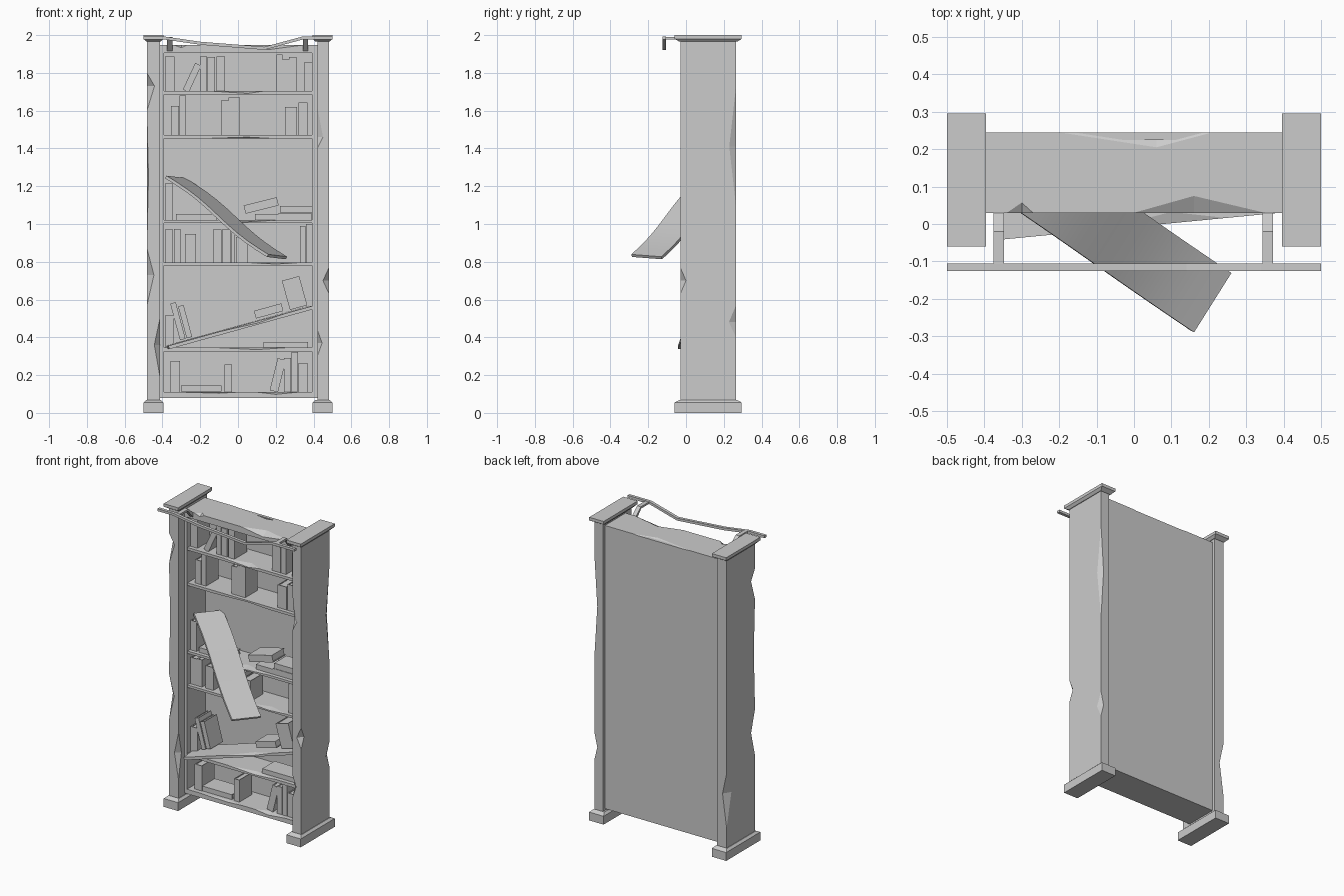
import bpy, bmesh, math
from mathutils import Matrix, Vector

cube = bpy.data.objects.get("Cube")
if cube:
    bpy.data.objects.remove(cube)

stone = bpy.data.materials.new("pale grey")
stone.use_nodes = True
GREY = (0.6, 0.6, 0.6, 1)
stone.diffuse_color = GREY
stone.node_tree.nodes["Principled BSDF"].inputs["Base Color"].default_value = GREY


def finish(name, bm, matrix=Matrix()):
    """Turn a bmesh into a named object."""
    bmesh.ops.recalc_face_normals(bm, faces=bm.faces)
    bm.transform(matrix)
    mesh = bpy.data.meshes.new(name)
    bm.to_mesh(mesh)
    bm.free()
    mesh.materials.append(stone)
    obj = bpy.data.objects.new(name, mesh)
    bpy.context.collection.objects.link(obj)
    return obj


def add_box(bm, x, y, z):
    """Box between pairs of limits."""
    size = Matrix.Diagonal((x[1] - x[0], y[1] - y[0], z[1] - z[0], 1))
    mid = Matrix.Translation((sum(x) / 2, sum(y) / 2, sum(z) / 2))
    return bmesh.ops.create_cube(bm, size=1, matrix=mid @ size)["verts"]


def box(name, x, y, z):
    bm = bmesh.new()
    add_box(bm, x, y, z)
    return finish(name, bm)


def beam(name, axis, span, a, b, dents=(), matrix=Matrix(), warp=None, steps=1):
    """Rectangular beam; each dent (corner, start, middle, end, da, db) chips an edge."""
    levels = {span[0] + (span[1] - span[0]) * i / steps for i in range(steps + 1)}
    for d in dents:
        levels.update(d[1:4])
    corners = [(a[0], b[0], 1, 1), (a[1], b[0], -1, 1), (a[1], b[1], -1, -1), (a[0], b[1], 1, -1)]
    bm = bmesh.new()
    rings = []
    for t in sorted(levels):
        ring = []
        for i, (ca, cb, sa, sb) in enumerate(corners):
            da = db = 0
            for corner, t0, tm, t1, ka, kb in dents:
                if corner == i and t0 < t < t1:
                    f = (t - t0) / (tm - t0) if t < tm else (t1 - t) / (t1 - tm)
                    da, db = da + f * ka, db + f * kb
            pair = [(ca, cb + sb * db), (ca + sa * da, cb)]
            for u, v in (pair if i % 2 == 0 else pair[::-1]):
                v += warp(t) if warp else 0
                ring.append(bm.verts.new((u, v, t) if axis == "z" else (t, u, v)))
        rings.append(ring)
    for low, high in zip(rings, rings[1:]):
        for i in range(8):
            j = (i + 1) % 8
            bm.faces.new((low[i], low[j], high[j], high[i]))
    bm.faces.new(rings[0][::-1])
    bm.faces.new(rings[-1])
    bmesh.ops.remove_doubles(bm, verts=bm.verts, dist=1e-5)
    bmesh.ops.dissolve_degenerate(bm, edges=bm.edges, dist=1e-5)
    return finish(name, bm, matrix)


def prism(name, axis, points, lo, hi):
    """Profile in xz (axis y) or yz (axis x), extruded along the axis."""
    bm = bmesh.new()
    place = (lambda p: (p[0], lo, p[1])) if axis == "y" else (lambda p: (lo, p[0], p[1]))
    face = bm.faces.new([bm.verts.new(place(p)) for p in points])
    new = bmesh.ops.extrude_face_region(bm, geom=[face])["geom"]
    shift = (0, hi - lo, 0) if axis == "y" else (hi - lo, 0, 0)
    bmesh.ops.translate(bm, vec=shift, verts=[v for v in new if isinstance(v, bmesh.types.BMVert)])
    return finish(name, bm)


def plinth(name, side, z_edge, z_flat, z_taper):
    """Foot or cap block with a sloped collar towards the post."""
    bm = bmesh.new()
    add_box(bm, (0.395, 0.5), (-0.06, 0.295), sorted((z_edge, z_flat)))
    collar = add_box(bm, (0.395, 0.5), (-0.06, 0.295), sorted((z_flat, z_taper)))
    for v in collar:
        if abs(v.co.z - z_taper) < 1e-4:
            v.co.x += 0.014 if v.co.x < 0.45 else -0.014
            v.co.y += 0.025 if v.co.y < 0 else -0.025
    return finish(name, bm, Matrix.Diagonal((side, 1, 1, 1)))


# Chipped side posts with feet and caps
beam("right_post", "z", (0.05, 1.98), (-0.482, -0.413), (-0.03, 0.265), [
    (0, 1.6, 1.73, 1.8, 0.04, 0.04), (0, 0.57, 0.73, 0.87, 0.037, 0.04),
    (0, 0.9, 1.25, 1.58, 0.008, 0.03), (1, 0.19, 0.36, 0.5, 0.03, 0.03),
    (3, 0.2, 0.42, 0.56, 0.03, 0.05)])
beam("left_post", "z", (0.05, 1.98), (0.42, 0.482), (-0.03, 0.265), [
    (0, 1.4, 1.46, 1.62, 0.03, 0.02), (0, 0.3, 0.37, 0.44, 0.025, 0.03),
    (1, 0.63, 0.7, 0.77, 0.032, 0.03), (2, 1.09, 1.41, 1.73, 0.02, 0.036),
    (2, 0.4, 0.48, 0.57, 0.02, 0.038)])
for side, label in ((-1, "right"), (1, "left")):
    plinth(label + "_foot", side, 0, 0.055, 0.068)
    plinth(label + "_cap", side, 2, 1.98, 1.965)
    box(label + "_wall", sorted((side * 0.393, side * 0.42)), (0.03, 0.245), (0.08, 1.945))

# Carcass
box("back_panel", (-0.415, 0.42), (0.225, 0.245), (0.08, 1.945))
beam("top_board", "x", (-0.415, 0.42), (0.03, 0.245), (1.905, 1.948), [
    (2, -0.2, 0.06, 0.21, 0.04, 0.02), (3, 0.0, 0.16, 0.35, 0.045, 0.025),
    (3, -0.34, -0.3, -0.27, 0.027, 0.015)])
beam("bottom_board", "x", (-0.4, 0.4), (0.03, 0.235), (0.08, 0.11), [
    (3, 0.1, 0.2, 0.32, 0.04, 0.012), (3, -0.3, -0.1, 0.0, 0.02, 0.006)])

# Shelves, each with its own broken front edge
for name, z, thick, dents in (
        ("first_shelf", 0.325, 0.02, [(3, -0.1, 0.1, 0.25, 0.03, 0.01)]),
        ("second_shelf", 0.78, 0.016, [(3, 0.05, 0.2, 0.33, 0.04, 0.008)]),
        ("third_shelf", 1.004, 0.016, [(3, -0.1, 0.02, 0.2, 0.05, 0.01)]),
        ("fourth_shelf", 1.452, 0.018, [(0, -0.2, 0.05, 0.2, 0.02, 0.008)]),
        ("fifth_shelf", 1.685, 0.018, [(3, -0.13, 0.05, 0.13, 0.04, 0.012)])):
    beam(name, "x", (-0.4, 0.4), (0.035, 0.23), (z, z + thick), dents)

# Collapsed shelf, dropped at one end and swung forward
slope = Matrix.Translation((0.39, 0.03, 0.565)) @ Matrix.Rotation(math.radians(5.5), 4, "Z") \
    @ Matrix.Rotation(math.radians(-15.4), 4, "Y")
beam("collapsed_shelf", "x", (-0.79, 0), (0, 0.19), (-0.018, 0),
     [(3, -0.5, -0.3, -0.15, 0.03, 0.01)], slope)

# Loose plank hanging out of the front
head, tail = Vector((-0.33, 0.162, 1.248)), Vector((0.21, -0.21, 0.832))
along = (tail - head).normalized()
across = Vector((0.1, 0.16, -0.012))
across = (across - along * across.dot(along)).normalized()
up = along.cross(across)
frame = Matrix.Translation(head) @ Matrix((along, across, up)).transposed().to_4x4()
plank = beam("loose_plank", "x", (0, (tail - head).length), (-0.094, 0.094), (-0.014, 0.002), (),
             frame, lambda t: 0.012 * math.sin(t * 8), 10)

# Bent rail on two brackets
rail = [(-0.5, 1.992), (-0.385, 1.992), (-0.2, 1.965), (0.14, 1.938), (0.34, 1.992), (0.5, 1.992)]
prism("bent_rail", "y", rail + [(x, z - 0.016) for x, z in reversed(rail)], -0.125, -0.105)
arm = [(-0.107, 1.99), (-0.02, 1.99), (0.032, 1.945), (0.032, 1.915), (-0.025, 1.977), (-0.107, 1.977)]
for label, x in (("right", -0.375), ("left", 0.344)):
    prism(label + "_bracket", "x", arm, x, x + 0.027)


def book(index, x, z, width, height, angle=0, y=0.06, depth=0.13):
    """Closed book standing on its lower left corner, turned about y by angle."""
    bm = bmesh.new()
    c = min(0.005, width * 0.15)
    add_box(bm, (0, c), (0, depth), (0, height))
    add_box(bm, (width - c, width), (0, depth), (0, height))
    add_box(bm, (c, width - c), (0, c), (0, height))
    add_box(bm, (c, width - c), (c, depth - c), (c, height - c))
    finish("book_%02d" % index, bm,
           Matrix.Translation((x, y, z)) @ Matrix.Rotation(math.radians(angle), 4, "Y"))


# Upright books: floor height, then start, width and height of each
upright = {
    1.703: [(-0.387, 0.05, 0.185), (-0.2, 0.035, 0.185), (-0.162, 0.04, 0.182), (-0.113, 0.045, 0.185),
            (0.205, 0.03, 0.195), (0.236, 0.034, 0.167), (0.271, 0.038, 0.182), (0.352, 0.04, 0.155)],
    1.47: [(-0.355, 0.043, 0.155), (-0.309, 0.034, 0.21), (-0.09, 0.04, 0.185), (-0.049, 0.06, 0.2),
           (0.248, 0.065, 0.15), (0.32, 0.048, 0.172)],
    1.02: [(-0.387, 0.043, 0.195)],
    0.796: [(-0.387, 0.044, 0.175), (-0.34, 0.036, 0.178), (-0.28, 0.058, 0.15), (-0.132, 0.045, 0.175),
            (-0.085, 0.044, 0.175), (-0.035, 0.018, 0.16), (-0.01, 0.06, 0.135),
            (0.327, 0.03, 0.193), (0.36, 0.033, 0.203)],
    0.345: [(-0.387, 0.048, 0.17)],
    0.11: [(-0.358, 0.052, 0.165), (-0.072, 0.04, 0.145), (0.243, 0.037, 0.18), (0.283, 0.034, 0.212),
           (0.32, 0.048, 0.155)],
}
count = 0
for floor, row in upright.items():
    for x, width, height in row:
        count += 1
        book(count, x, floor, width, height)

# Leaning and fallen books: start, floor, width, height, angle
for x, z, width, height, angle in (
        (-0.292, 1.712, 0.035, 0.155, 25), (0.168, 0.12, 0.045, 0.175, 14),
        (-0.307, 0.385, 0.03, 0.2, -15), (-0.272, 0.395, 0.03, 0.175, -15),
        (0.275, 0.545, 0.095, 0.16, -15.5)):
    count += 1
    book(count, x, z, width, height, angle)
for x, z, thick, length, tilt in (
        (-0.328, 1.02, 0.032, 0.215, 0), (0.09, 1.02, 0.032, 0.15, 0), (0.215, 1.02, 0.038, 0.175, 0),
        (0.222, 1.06, 0.035, 0.17, 0), (0.03, 1.053, 0.045, 0.18, -14), (0.084, 0.498, 0.042, 0.15, -15.4),
        (0.135, 0.346, 0.03, 0.235, 0), (-0.302, 0.112, 0.032, 0.215, 0)):
    count += 1
    book(count, x, z + thick, thick, length, 90 + tilt)

# Smooth the bowed plank only
bpy.ops.object.select_all(action="DESELECT")
plank.select_set(True)
bpy.context.view_layer.objects.active = plank
bpy.ops.object.shade_smooth_by_angle(angle=math.radians(30))
